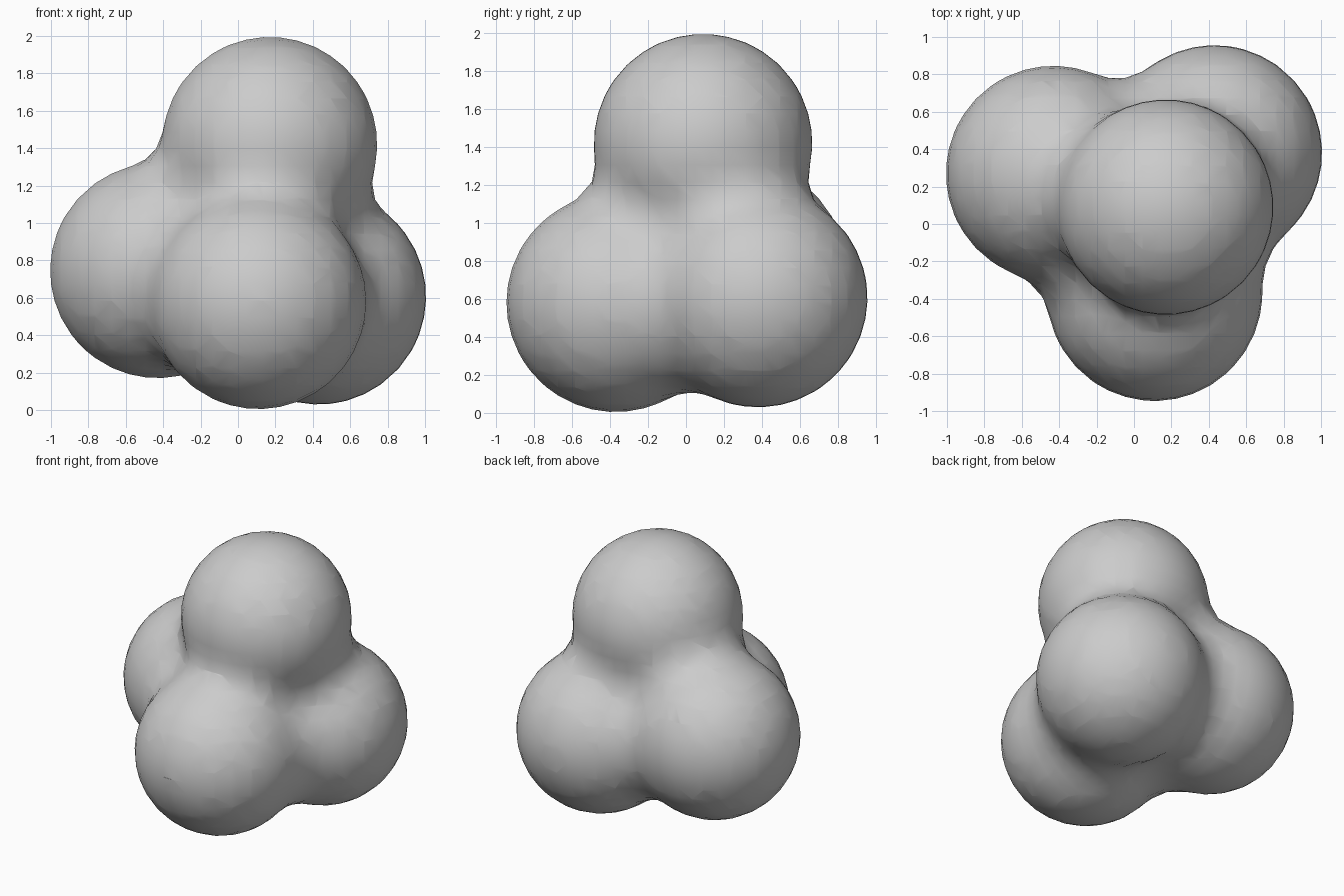
import bpy
import math

cube = bpy.data.objects.get("Cube")
if cube:
    bpy.data.objects.remove(cube, do_unlink=True)

# Single plain grey
grey = bpy.data.materials.new("plain_grey")
grey.use_nodes = True
color = (0.6, 0.6, 0.6, 1)
grey.diffuse_color = color
grey.node_tree.nodes["Principled BSDF"].inputs["Base Color"].default_value = color

# Four equal lobes that melt into each other
LOBES = {
    "top": (0.17, 0.09, 1.42),
    "front": (0.11, -0.37, 0.58),
    "right": (-0.43, 0.27, 0.745),
    "left": (0.43, 0.38, 0.605),
}
meta = bpy.data.metaballs.new("lobe_cluster")
meta.resolution = 0.09
meta.render_resolution = 0.09
meta.threshold = 0.6
for centre in LOBES.values():
    ball = meta.elements.new(type='BALL')
    ball.co = centre
    ball.radius = 0.823
    ball.stiffness = 4.5
source = bpy.data.objects.new("lobe_source", meta)
bpy.context.collection.objects.link(source)

# Turn the blended lobes into one smooth mesh
bpy.context.view_layer.update()
graph = bpy.context.evaluated_depsgraph_get()
mesh = bpy.data.meshes.new_from_object(source.evaluated_get(graph))
bpy.data.objects.remove(source, do_unlink=True)
mesh.name = "blended_lobes"
mesh.materials.clear()
mesh.materials.append(grey)
body = bpy.data.objects.new("blended_lobes", mesh)
bpy.context.collection.objects.link(body)
bpy.context.view_layer.objects.active = body
body.select_set(True)
bpy.ops.object.shade_smooth_by_angle(angle=math.radians(60))
